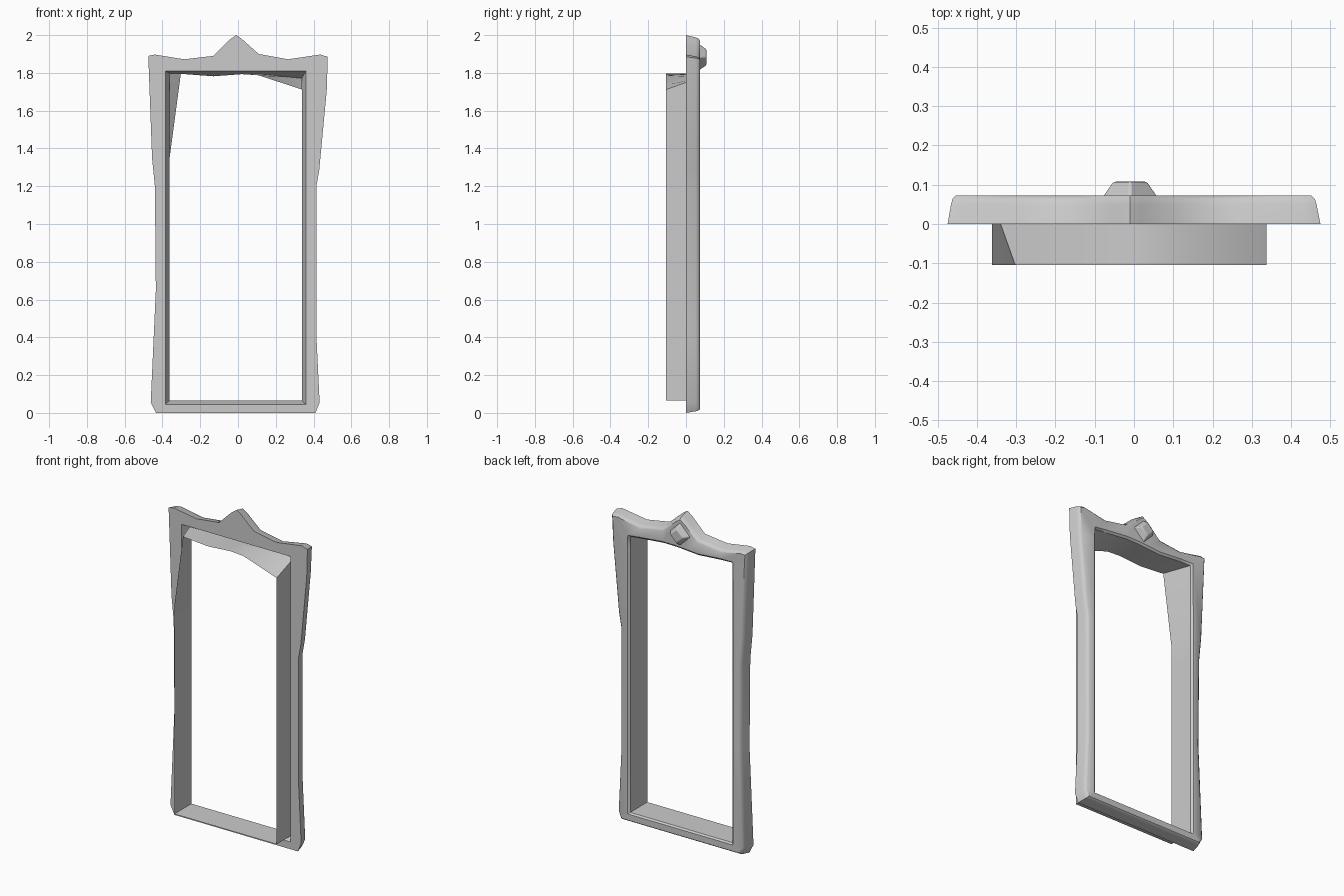
import bpy, bmesh, math
from mathutils import Vector

cube = bpy.data.objects.get("Cube")
if cube:
    bpy.data.objects.remove(cube, do_unlink=True)

grey = bpy.data.materials.new("plain_grey")
grey.use_nodes = True
colour = (0.6, 0.6, 0.6, 1)
grey.diffuse_color = colour
grey.node_tree.nodes["Principled BSDF"].inputs["Base Color"].default_value = colour

# Outer outline of the frame, clockwise from the top left corner (x, z)
OUTLINE = [Vector(p) for p in (
    (-.475, 1.89), (-.44, 1.897), (-.285, 1.872), (-.13, 1.89), (-.045, 1.975),
    (-.01, 2), (.02, 1.98), (.11, 1.9), (.265, 1.872), (.435, 1.897),
    (.475, 1.885), (.47, 1.71), (.43, 1.285), (.415, 1.2), (.415, .41),
    (.432, .055), (.41, 0), (-.435, 0), (-.462, .055), (-.435, .65),
    (-.44, 1.2), (-.455, 1.35))]


def clamp(value, low, high):
    return max(low, min(high, value))


def front_opening(p):
    return Vector((clamp(p.x, -.385, .36), clamp(p.y, .045, 1.81)))


def opening(p, slope, lean):
    """Nearest point on the inner opening, with a sagging top and leaning side."""
    x, z = clamp(p.x, -.362, .338), clamp(p.y, .065, 1.8)
    if p.y > 1.8:
        dip = .015 * max(0, 1 - abs(x + .13) / .2)
        z = 1.797 - dip - slope * max(0, x - .08)
    if p.x < -.362:
        x += lean * max(0, z - 1.35) / .45
    return Vector((x, z))


def toward(a, b, distance):
    return a + (b - a).normalized() * distance


def finish(obj, angle):
    obj.data.materials.append(grey)
    bpy.ops.object.select_all(action="DESELECT")
    obj.select_set(True)
    bpy.context.view_layer.objects.active = obj
    bpy.ops.object.shade_smooth_by_angle(angle=math.radians(angle))


def bridge_loops(name, loops, closed, angle):
    """Skin a list of (points, y) loops; closed joins the last to the first."""
    bm = bmesh.new()
    rings = [[bm.verts.new((p.x, y, p.y)) for p in pts] for pts, y in loops]
    pairs = list(zip(rings, rings[1:]))
    if closed:
        pairs.append((rings[-1], rings[0]))
    for a, b in pairs:
        for i in range(len(a)):
            j = (i + 1) % len(a)
            bm.faces.new((a[i], a[j], b[j], b[i]))
    bmesh.ops.remove_doubles(bm, verts=bm.verts, dist=.0005)
    if closed:
        bmesh.ops.recalc_face_normals(bm, faces=bm.faces)
    mesh = bpy.data.meshes.new(name)
    bm.to_mesh(mesh)
    bm.free()
    obj = bpy.data.objects.new(name, mesh)
    bpy.context.collection.objects.link(obj)
    finish(obj, angle)


# Frame: flat front, rounded outer and inner edges at the back
front_hole = [front_opening(p) for p in OUTLINE]
back_hole = [opening(p, .1, 0) for p in OUTLINE]
sleeve_rim = [opening(p, .33, .06) for p in OUTLINE]


def inset(distance):
    return [toward(p, q, distance) for p, q in zip(OUTLINE, front_hole)]


back_lip = [toward(q, p, .012) for p, q in zip(OUTLINE, back_hole)]
bridge_loops("frame", [
    (OUTLINE, 0), (inset(.012), .05), (inset(.017), .064), (inset(.028), .073),
    (back_lip, .073), (back_hole, .062), (front_hole, 0)], True, 40)

# Thin sleeve running forward from the opening
bridge_loops("sleeve", [(sleeve_rim, -.105), (back_hole, .062)], False, 25)

# Diamond boss on the back of the crest
bpy.ops.mesh.primitive_cone_add(vertices=4, radius1=.078, radius2=.045, depth=.048,
                                location=(-.01, .084, 1.883),
                                rotation=(-math.pi / 2, 0, 0))
boss = bpy.context.object
boss.name = "diamond_boss"
bevel = boss.modifiers.new("soft_edges", "BEVEL")
bevel.width = .006
bevel.segments = 2
finish(boss, 40)
